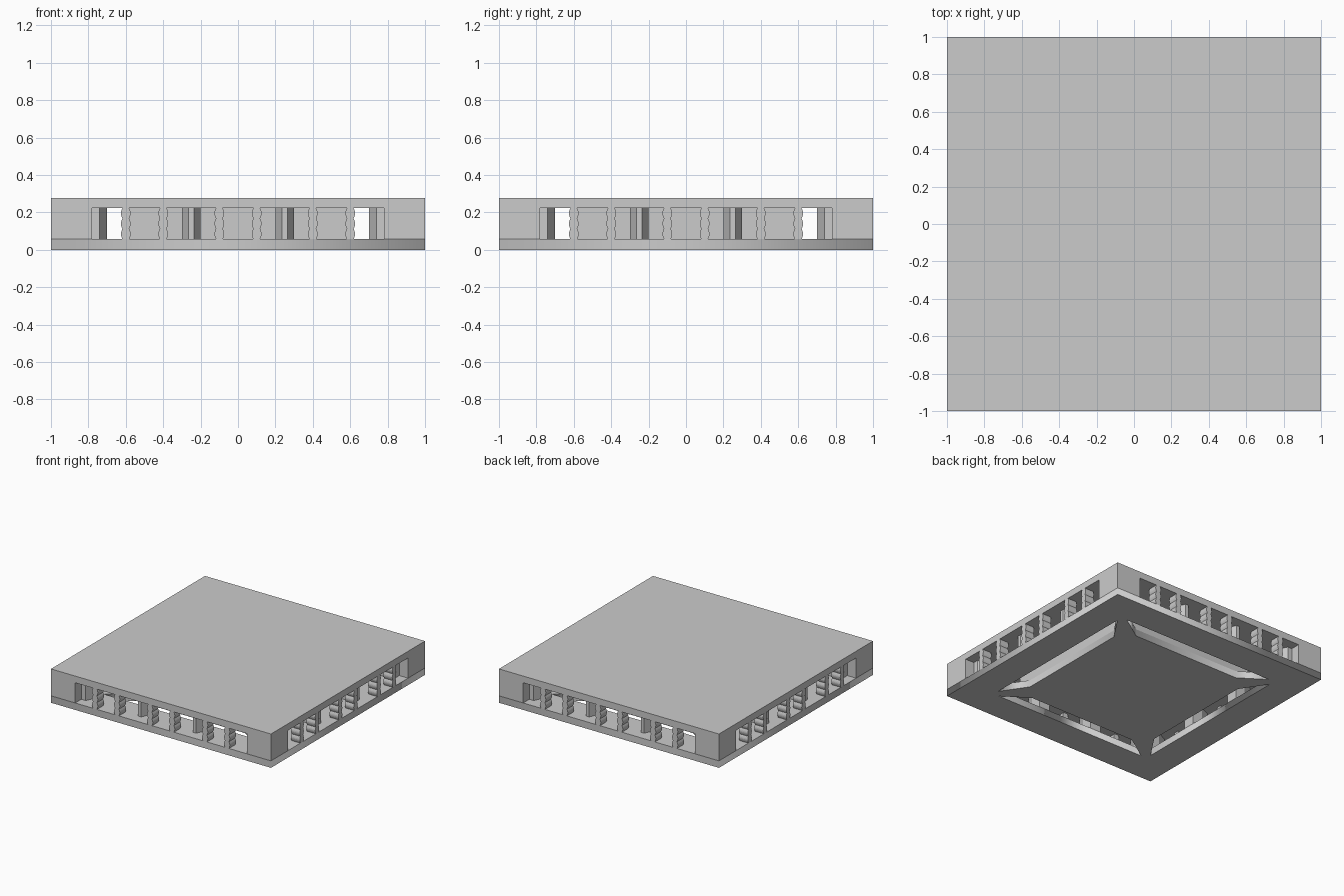
import bpy, bmesh, math
from mathutils import Matrix, Vector

cube = bpy.data.objects.get("Cube")
if cube:
    bpy.data.objects.remove(cube, do_unlink=True)

HEIGHT, FLOOR, CEILING = 0.278, 0.057, 0.223
CORE = 0.61

grey = bpy.data.materials.new("plain_grey")
grey.use_nodes = True
colour = (0.6, 0.6, 0.6, 1)
grey.diffuse_color = colour
grey.node_tree.nodes["Principled BSDF"].inputs["Base Color"].default_value = colour


def prism(name, outline, offset, turn=0):
    """Extrude an outline of 3D points along an offset, then turn it about z."""
    bm = bmesh.new()
    face = bm.faces.new([bm.verts.new(p) for p in outline])
    moved = bmesh.ops.extrude_face_region(bm, geom=[face], use_keep_orig=True)
    verts = [v for v in moved["geom"] if isinstance(v, bmesh.types.BMVert)]
    bmesh.ops.translate(bm, verts=verts, vec=Vector(offset))
    bmesh.ops.recalc_face_normals(bm, faces=bm.faces)
    bm.transform(Matrix.Rotation(turn, 4, "Z"))
    mesh = bpy.data.meshes.new(name)
    bm.to_mesh(mesh)
    bm.free()
    mesh.materials.append(grey)
    obj = bpy.data.objects.new(name, mesh)
    bpy.context.collection.objects.link(obj)
    return obj


def upright(name, plan, z0, z1, turn=0):
    return prism(name, [(x, y, z0) for x, y in plan], (0, 0, z1 - z0), turn)


def square(r):
    return [(-r, -r), (r, -r), (r, r), (-r, r)]


def turned(plan, quarter):
    rot = Matrix.Rotation(quarter * math.pi / 2, 2)
    return [tuple(rot @ Vector(p)) for p in plan]


# Base plate with a tapered slot along each side
slot = [(-0.7, -0.75), (0.7, -0.75), (0.49, -CORE), (-0.49, -CORE)]
curve = bpy.data.curves.new("base_plate", "CURVE")
curve.dimensions = "2D"
curve.fill_mode = "BOTH"
curve.extrude = FLOOR / 2
for plan in [square(1)] + [turned(slot, q) for q in range(4)]:
    spline = curve.splines.new("POLY")
    spline.points.add(len(plan) - 1)
    for point, (x, y) in zip(spline.points, plan):
        point.co = (x, y, 0, 1)
    spline.use_cyclic_u = True
curve.materials.append(grey)
base = bpy.data.objects.new("base_plate", curve)
base.location.z = FLOOR / 2
bpy.context.collection.objects.link(base)
bpy.ops.object.select_all(action="DESELECT")
base.select_set(True)
bpy.context.view_layer.objects.active = base
bpy.ops.object.convert(target="MESH")

# Top slab and solid core
upright("top_slab", square(1), CEILING, HEIGHT)
upright("core", square(CORE), FLOOR, CEILING)

# Corner block: half of its plan, mirrored across the diagonal
half = [(0.78, -1), (0.78, -0.92), (0.74, -0.92), (0.7, -0.835), (0.7, -0.75)]
corner = [(1, -1)] + half + [(0.75, -0.75)] + [(-y, -x) for x, y in reversed(half)]

# Tapered post behind the columns
post_half = [(0.05, -0.75), (0.05, -0.835), (0.014, -0.92)]
post = post_half + [(-x, y) for x, y in reversed(post_half)]

# Column outline with three scallops up each edge
STEPS = 18
edge = []
for i in range(STEPS + 1):
    t = i / STEPS
    edge.append((0.018 + 0.008 * abs(math.sin(3 * math.pi * t)), FLOOR + t * (CEILING - FLOOR)))
column = edge + [(-x, z) for x, z in reversed(edge)]

for q, side in enumerate(("front", "left", "back", "right")):
    turn = q * math.pi / 2
    upright(side + "_corner_block", corner, FLOOR, CEILING, turn)
    for cx in (-0.25, 0.25):
        upright(side + "_post", [(cx + x, y) for x, y in post], FLOOR, CEILING, turn)
    for cx in (-0.6, -0.4, -0.1, 0.1, 0.4, 0.6):
        prism(side + "_column", [(cx + x, -1, z) for x, z in column], (0, 0.08, 0), turn)
